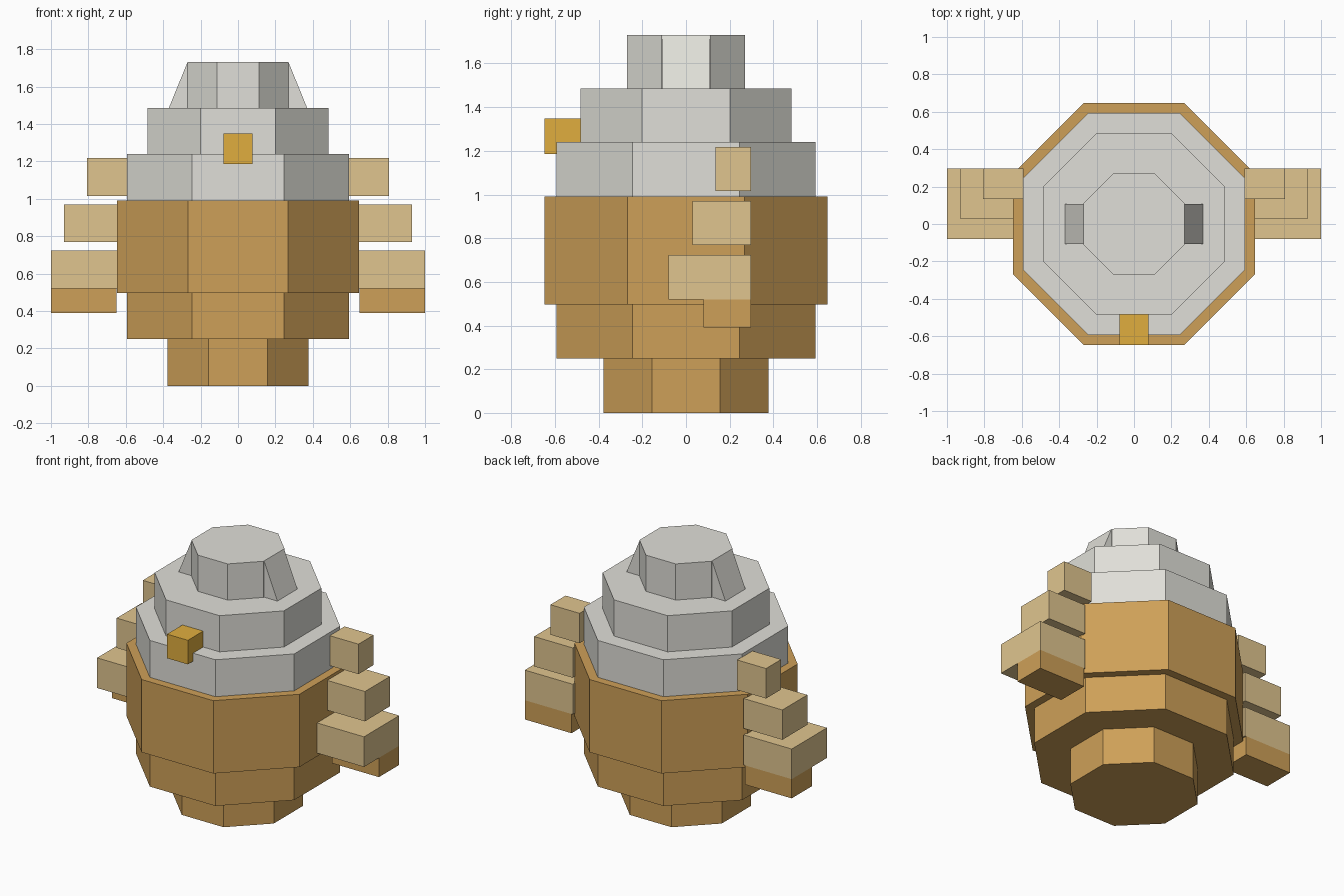
import bpy, bmesh, math
from mathutils import Matrix

if "Cube" in bpy.data.objects:
    bpy.data.objects.remove(bpy.data.objects["Cube"])


def material(name, rgb):
    lin = [((c / 255 + 0.055) / 1.055) ** 2.4 for c in rgb]
    m = bpy.data.materials.new(name)
    m.diffuse_color = (*lin, 1)
    m.use_nodes = True
    m.node_tree.nodes["Principled BSDF"].inputs["Base Color"].default_value = m.diffuse_color
    return m


WHITE = material("pale_grey", (224, 223, 216))
BROWN = material("golden_brown", (206, 160, 88))
TAN = material("light_tan", (224, 197, 143))
YELLOW = material("beak_yellow", (224, 174, 62))


def finish(bm, name, mat):
    bmesh.ops.recalc_face_normals(bm, faces=bm.faces)
    me = bpy.data.meshes.new(name)
    bm.to_mesh(me)
    bm.free()
    me.materials.append(mat)
    ob = bpy.data.objects.new(name, me)
    bpy.context.collection.objects.link(ob)
    return ob


def octagon(name, apothem, z0, z1, mat):
    # eight-sided prism with flat sides facing the axes
    bm = bmesh.new()
    r = apothem / math.cos(math.pi / 8)
    mx = Matrix.Translation((0, 0, (z0 + z1) / 2)) @ Matrix.Rotation(math.pi / 8, 4, 'Z')
    bmesh.ops.create_cone(bm, cap_ends=True, segments=8, radius1=r, radius2=r,
                          depth=z1 - z0, matrix=mx)
    return finish(bm, name, mat)


def prism_y(name, profile, y0, y1, mat):
    # x/z profile extruded along y
    bm = bmesh.new()
    face = bm.faces.new([bm.verts.new((x, y0, z)) for x, z in profile])
    ext = bmesh.ops.extrude_face_region(bm, geom=[face])["geom"]
    verts = [v for v in ext if isinstance(v, bmesh.types.BMVert)]
    bmesh.ops.translate(bm, verts=verts, vec=(0, y1 - y0, 0))
    return finish(bm, name, mat)


def box(name, x0, x1, y0, y1, z0, z1, mat):
    return prism_y(name, [(x0, z0), (x1, z0), (x1, z1), (x0, z1)], y0, y1, mat)


# Stacked body and head tiers
octagon("base_tier", 0.378, 0.0, 0.25, BROWN)
octagon("lower_body", 0.593, 0.25, 0.497, BROWN)
octagon("middle_body", 0.648, 0.497, 0.99, BROWN)
octagon("neck_tier", 0.593, 0.99, 1.24, WHITE)
octagon("head_tier", 0.484, 1.24, 1.485, WHITE)
octagon("head_top", 0.27, 1.485, 1.73, WHITE)

# Beak
box("beak", -0.078, 0.078, -0.648, -0.484, 1.185, 1.348, YELLOW)

# Ears and stepped wings on both sides
for side, s in (("right", 1), ("left", -1)):
    prism_y(side + "_ear", [(s * 0.27, 1.485), (s * 0.37, 1.485), (s * 0.27, 1.73)],
            -0.107, 0.107, WHITE)
    for part, x0, x1, y0, z0, z1, mat in (
            ("wing_top", 0.59, 0.808, 0.135, 1.015, 1.218, TAN),
            ("wing_middle", 0.64, 0.93, 0.03, 0.768, 0.97, TAN),
            ("wing_lower", 0.64, 1.0, -0.08, 0.52, 0.724, TAN),
            ("wing_tip", 0.65, 1.0, 0.08, 0.39, 0.52, BROWN)):
        box(f"{side}_{part}", s * x0, s * x1, y0, 0.297, z0, z1, mat)
